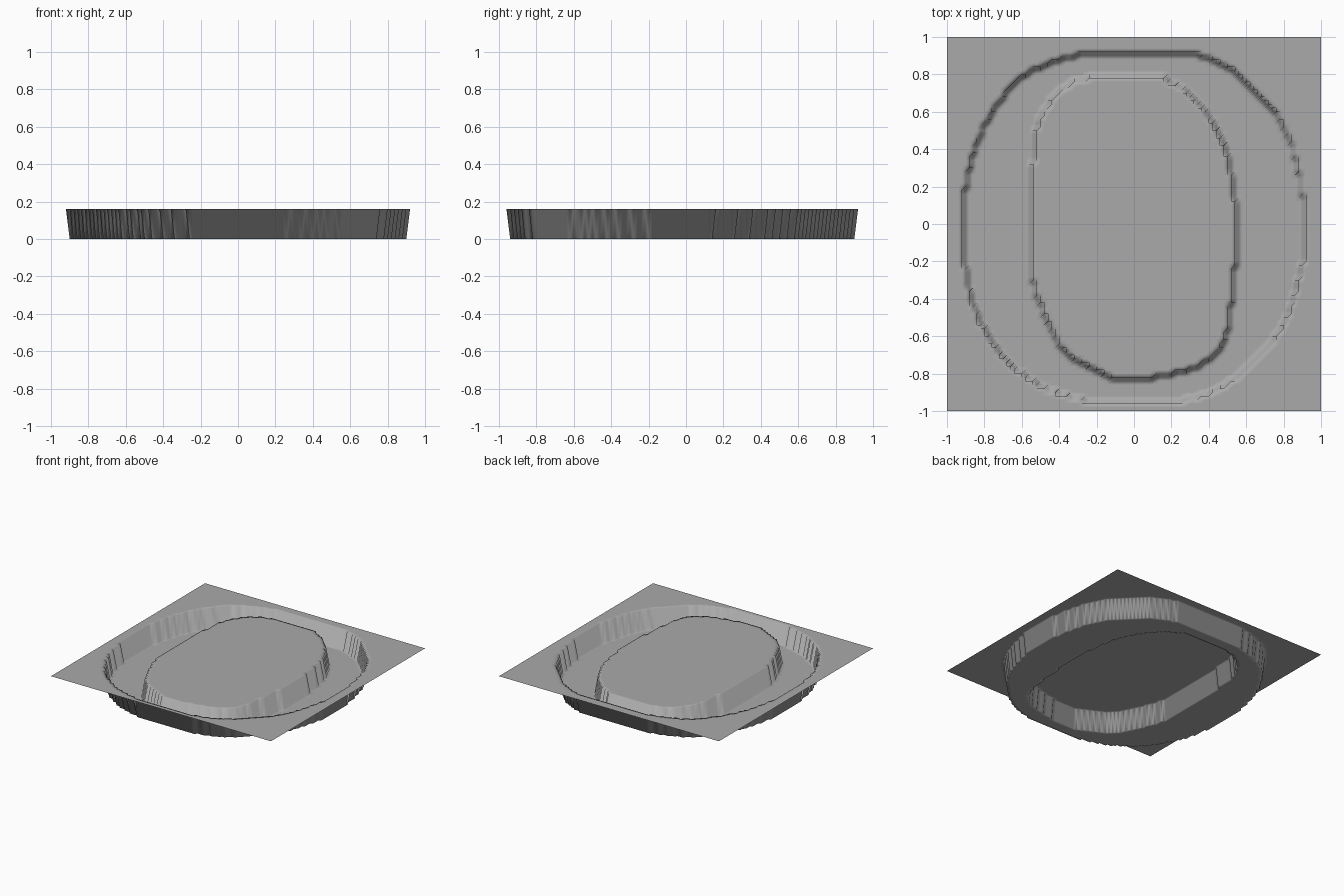
import bpy
import bmesh
from mathutils import Vector

DEPTH = 0.16      # height of the sheet above the trough floor
CELLS = 100       # cells along each side of the square sheet

# Control points of the two trough outlines, in hundredths, clockwise from the back
OUTER = [(0, 91), (27, 91), (46, 86), (65, 71), (78, 55), (86, 36), (90, 14),
         (91, -10), (88, -30), (80, -53), (68, -70), (50, -85), (35, -92),
         (18, -95), (-19, -95), (-35, -92), (-52, -85), (-70, -71), (-83, -50),
         (-89, -30), (-91, -10), (-91, 12), (-88, 29), (-82, 48), (-70, 68),
         (-54, 82), (-27, 91)]
INNER = [(0, 79), (14, 79), (33, 66), (47, 45), (53, 21), (55, -6), (53, -33),
         (51, -51), (47, -65), (38, -74), (22, -80), (0, -83), (-15, -81),
         (-38, -67), (-52, -38), (-55, -19), (-55, 5), (-53, 45), (-46, 64),
         (-32, 76), (-16, 79)]


def smooth_outline(points, steps=5):
    """Closed curve that passes through all control points."""
    pts = [Vector(p) / 100 for p in points]
    count = len(pts)
    curve = []
    for i in range(count):
        a, b, c, d = (pts[(i + k - 1) % count] for k in range(4))
        for s in range(steps):
            t = s / steps
            curve.append((b * 2 + (c - a) * t
                          + (a * 2 - b * 5 + c * 4 - d) * t ** 2
                          + (b * 3 - a - c * 3 + d) * t ** 3) / 2)
    return curve


def is_inside(co, outline):
    """Even-odd test of a point against a closed outline."""
    inside = False
    previous = outline[-1]
    for point in outline:
        if (point.y > co.y) != (previous.y > co.y):
            t = (co.y - point.y) / (previous.y - point.y)
            if co.x < point.x + t * (previous.x - point.x):
                inside = not inside
        previous = point
    return inside


def make_material(name, colour):
    material = bpy.data.materials.new(name)
    material.use_nodes = True
    material.diffuse_color = colour
    shader = material.node_tree.nodes["Principled BSDF"]
    shader.inputs["Base Color"].default_value = colour
    return material


# Remove the default object
cube = bpy.data.objects.get("Cube")
if cube:
    bpy.data.objects.remove(cube, do_unlink=True)

# Square sheet with a ring-shaped trough pressed down, leaving a raised island
outer = smooth_outline(OUTER)
inner = smooth_outline(INNER)
bm = bmesh.new()
bmesh.ops.create_grid(bm, x_segments=CELLS, y_segments=CELLS, size=1)
for vert in bm.verts:
    in_trough = is_inside(vert.co, outer) and not is_inside(vert.co, inner)
    vert.co.z = 0 if in_trough else DEPTH
for face in bm.faces:
    face.smooth = True

mesh = bpy.data.meshes.new("trough_sheet")
bm.to_mesh(mesh)
bm.free()
mesh.materials.append(make_material("plain_grey", (0.4, 0.4, 0.4, 1)))
sheet = bpy.data.objects.new("trough_sheet", mesh)
bpy.context.collection.objects.link(sheet)
